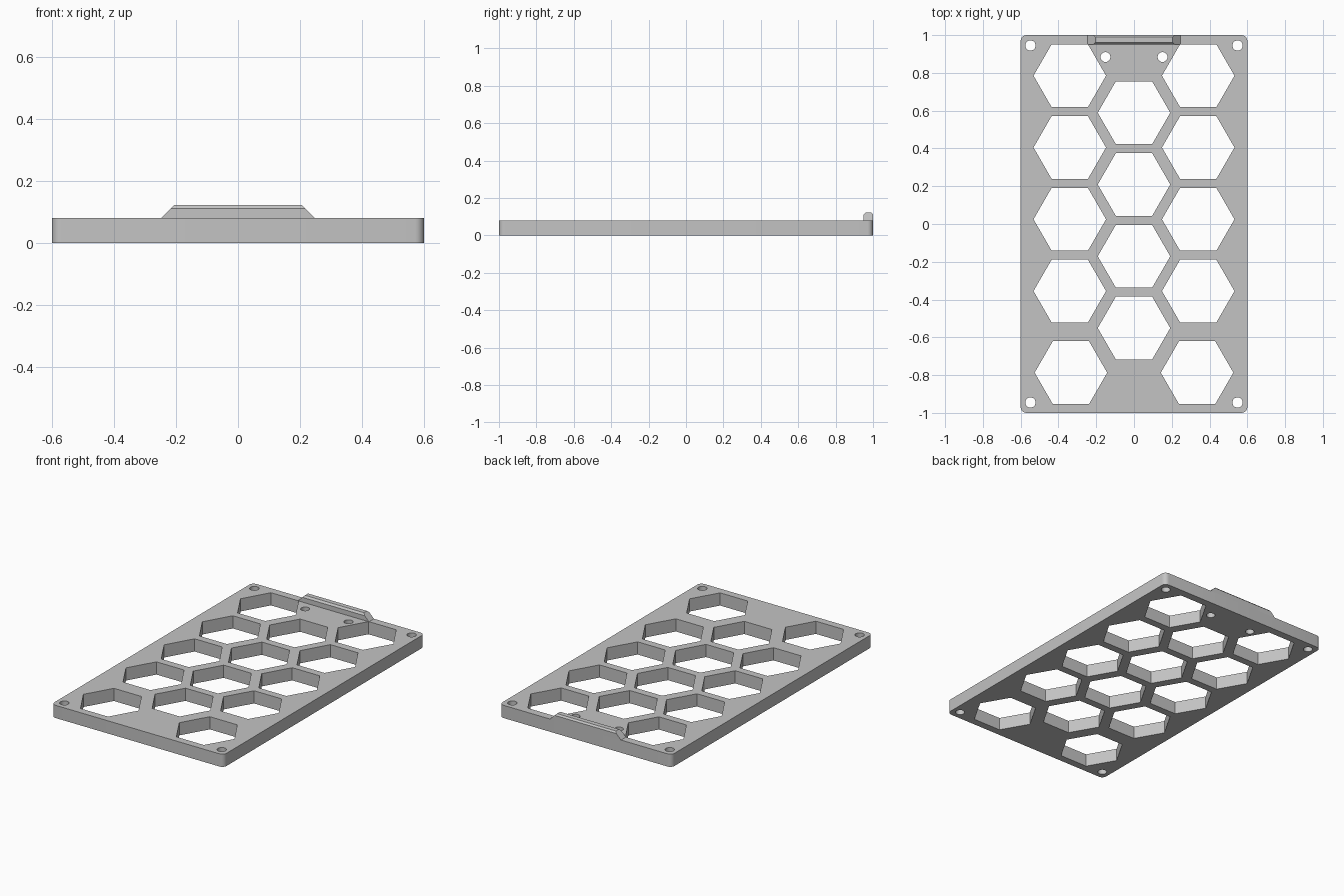
import bpy, bmesh
from math import pi, cos, sin, radians

cube = bpy.data.objects.get("Cube")
if cube:
    bpy.data.objects.remove(cube, do_unlink=True)

HALF_X, HALF_Y, THICK = 0.6, 1.0, 0.08

grey = bpy.data.materials.new("plain grey")
grey.use_nodes = True
colour = (0.55, 0.55, 0.55, 1)
grey.diffuse_color = colour
grey.node_tree.nodes["Principled BSDF"].inputs["Base Color"].default_value = colour


def ring(cx, cy, radius, sides):
    return [(cx + radius * cos(2 * pi * i / sides), cy + radius * sin(2 * pi * i / sides))
            for i in range(sides)]


def rounded_rectangle(hx, hy, radius, steps=6):
    points = []
    for quarter, (sx, sy) in enumerate([(1, 1), (-1, 1), (-1, -1), (1, -1)]):
        for i in range(steps + 1):
            a = pi / 2 * (quarter + i / steps)
            points.append((sx * (hx - radius) + radius * cos(a),
                           sy * (hy - radius) + radius * sin(a)))
    return points


def finish(name, bm):
    bmesh.ops.remove_doubles(bm, verts=bm.verts, dist=0.0001)
    bmesh.ops.recalc_face_normals(bm, faces=bm.faces)
    mesh = bpy.data.meshes.new(name)
    bm.to_mesh(mesh)
    bm.free()
    mesh.materials.append(grey)
    obj = bpy.data.objects.new(name, mesh)
    bpy.context.collection.objects.link(obj)
    bpy.ops.object.select_all(action='DESELECT')
    obj.select_set(True)
    bpy.context.view_layer.objects.active = obj
    bpy.ops.object.shade_smooth_by_angle(angle=radians(30))
    return obj


# Outline of the plate, then every opening in it
loops = [rounded_rectangle(HALF_X, HALF_Y, 0.03)]
HEX, PITCH = 0.192, 0.38
for row in range(4):
    loops.append(ring(0, 0.589 - PITCH * row, HEX, 6))
for side in (-1, 1):
    for row in range(4):
        loops.append(ring(side * 0.34, 0.785 - PITCH * row, HEX, 6))
    loops.append(ring(side * 0.334, -0.787, HEX, 6))
    for end in (-1, 1):
        loops.append(ring(side * 0.548, end * 0.945, 0.027, 24))
    loops.append(ring(side * 0.151, 0.884, 0.026, 24))

# Perforated plate: a filled flat curve given thickness
curve = bpy.data.curves.new("plate_outline", 'CURVE')
curve.dimensions = '2D'
curve.fill_mode = 'BOTH'
curve.extrude = THICK / 2
for loop in loops:
    spline = curve.splines.new('POLY')
    spline.points.add(len(loop) - 1)
    for point, (x, y) in zip(spline.points, loop):
        point.co = (x, y, 0, 1)
    spline.use_cyclic_u = True
outline = bpy.data.objects.new("plate_outline", curve)
bpy.context.collection.objects.link(outline)
bpy.context.view_layer.update()
solid = bpy.data.meshes.new_from_object(
    outline.evaluated_get(bpy.context.evaluated_depsgraph_get()))
bm = bmesh.new()
bm.from_mesh(solid)
bmesh.ops.translate(bm, verts=bm.verts, vec=(0, 0, THICK / 2))
bpy.data.objects.remove(outline, do_unlink=True)
bpy.data.curves.remove(curve)
bpy.data.meshes.remove(solid)
finish("plate", bm)

# Raised lip on the back edge: chamfered section with ends sloping inward
section = [(0.95, 0), (0.95, 0.03), (0.96, 0.042), (0.99, 0.042), (1.0, 0.032), (1.0, 0)]
bm = bmesh.new()
ends = [[bm.verts.new((side * (0.247 - h), y, THICK + h)) for y, h in section]
        for side in (-1, 1)]
for end in ends:
    bm.faces.new(end)
for i in range(len(section)):
    j = (i + 1) % len(section)
    bm.faces.new((ends[0][i], ends[0][j], ends[1][j], ends[1][i]))
finish("back_lip", bm)
